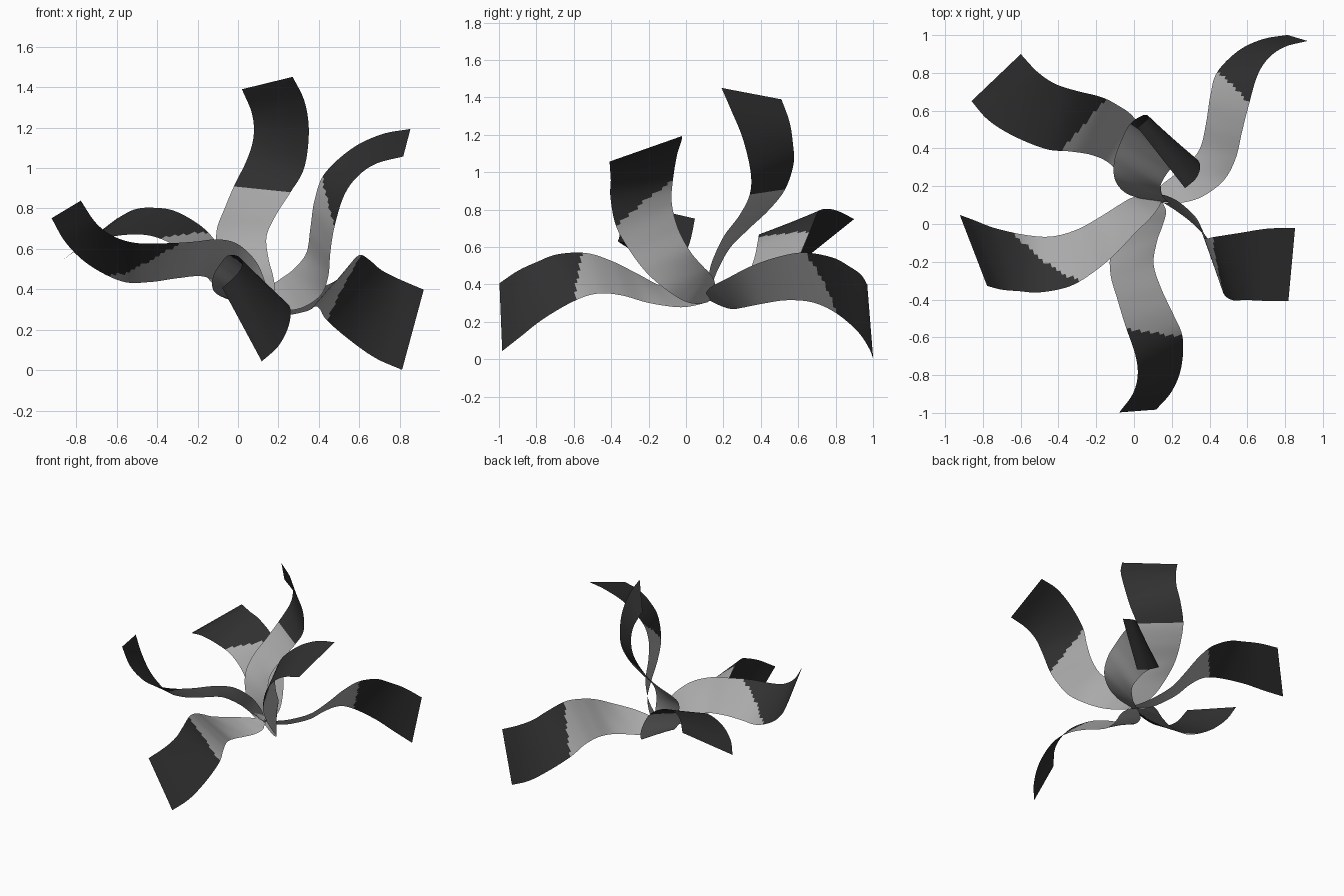
import bpy, bmesh
from mathutils import Vector

cube = bpy.data.objects.get("Cube")
if cube:
    bpy.data.objects.remove(cube, do_unlink=True)


def make_material(name, value):
    mat = bpy.data.materials.new(name)
    mat.use_nodes = True
    color = (value, value, value, 1)
    mat.diffuse_color = color
    mat.node_tree.nodes["Principled BSDF"].inputs["Base Color"].default_value = color
    return mat


grey = make_material("mid grey", 0.40)
black = make_material("soft black", 0.03)

CENTRE = Vector((0.13, 0.13, 0.33))
REACH = 1.113
STEPS, ACROSS = 8, 12

# Two rims of one ribbon, root to tip: along, sideways, lift
RIM_A = [(0, -.02, -.03), (.06, -.065, -.09), (.15, -.12, -.14), (.28, -.185, -.155),
         (.40, -.25, -.11), (.52, -.295, -.03), (.645, -.317, .043), (.79, -.291, .105),
         (.90, -.252, .112), (1.005, -.227, .08), (REACH, -.206, 0)]
RIM_B = [(0, .02, 0), (.06, .05, .025), (.14, .05, .012), (.22, .03, 0),
         (.34, -.002, .01), (.463, -.02, .082), (.583, -.003, .156), (.703, .052, .197),
         (.87, .125, .167), (1.005, .182, .094), (REACH, .206, 0)]


def smooth_path(points):
    """Catmull-Rom curve through the points."""
    p = [Vector(q) for q in points]
    p = [2 * p[0] - p[1]] + p + [2 * p[-1] - p[-2]]
    path = []
    for i in range(1, len(p) - 2):
        a, b, c, d = p[i - 1:i + 3]
        for s in range(STEPS):
            t = s / STEPS
            path.append(b + (c - a) * (t / 2) + (a * 2 - b * 5 + c * 4 - d) * (t * t / 2)
                        + (b * 3 - a - c * 3 + d) * (t ** 3 / 2))
    return path + [p[-2]]


RAILS = list(zip(smooth_path(RIM_A), smooth_path(RIM_B)))


def ribbon(name, tip_a, tip_b, cut_a, cut_b):
    """Twisted ribbon aimed at its tip edge; black beyond the slanted cut."""
    tip_a, tip_b = Vector(tip_a), Vector(tip_b)
    reach = (tip_a + tip_b) / 2 - CENTRE
    along = reach.normalized()
    side = tip_b - tip_a
    side = (side - along * side.dot(along)).normalized()
    lift = along.cross(side)
    stretch = reach.length / REACH

    bm = bmesh.new()
    rows = []
    for a, b in RAILS:
        row = []
        for j in range(ACROSS + 1):
            q = a.lerp(b, j / ACROSS)
            row.append(bm.verts.new(CENTRE + along * q.x * stretch + side * q.y + lift * q.z))
        rows.append(row)
    for r, s in zip(rows, rows[1:]):
        for j in range(ACROSS):
            face = bm.faces.new((r[j], r[j + 1], s[j + 1], s[j]))
            face.smooth = True
            cut = cut_a + (cut_b - cut_a) * (j + .5) / ACROSS
            distance = (face.calc_center_median() - CENTRE).dot(along)
            face.material_index = int(distance > cut)
    mesh = bpy.data.meshes.new(name)
    bm.to_mesh(mesh)
    bm.free()
    mesh.materials.append(grey)
    mesh.materials.append(black)
    bpy.context.collection.objects.link(bpy.data.objects.new(name, mesh))


# Six copies of the ribbon fanned out from one root
ribbon("front_ribbon", (-.08, -1, .41), (.12, -.98, .04), .67, .71)
ribbon("upper_ribbon", (.02, .51, 1.39), (.27, .19, 1.45), .645, .583)
ribbon("back_right_ribbon", (-.60, .90, .75), (-.86, .65, .55), .62, .64)
ribbon("right_ribbon", (-.78, -.33, .84), (-.92, .05, .75), .59, .77)
ribbon("back_left_ribbon", (.92, .97, .40), (.81, 1, 0), .667, .725)
ribbon("left_ribbon", (.82, -.41, 1.06), (.85, -.02, 1.19), .65, .69)
